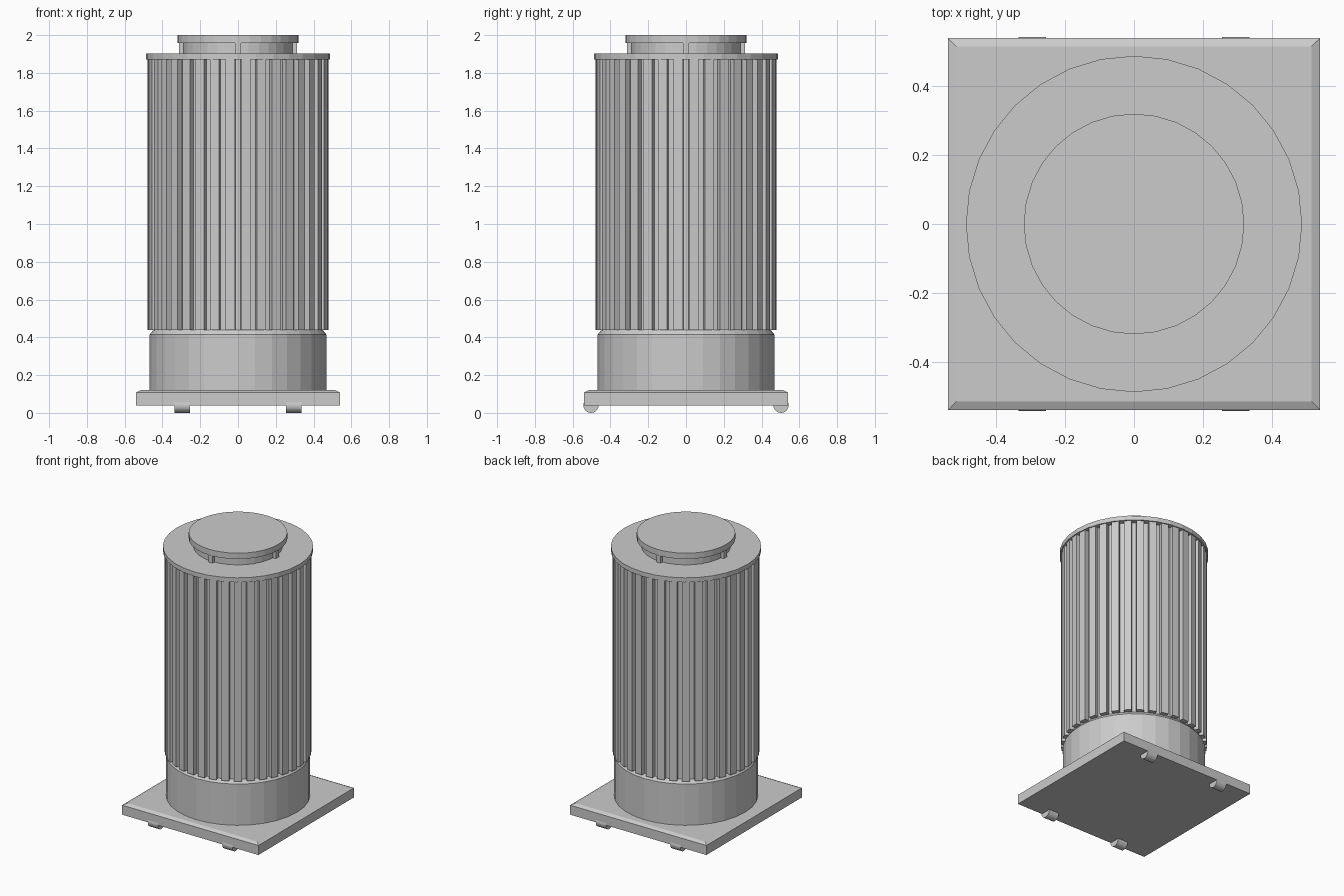
import bpy, bmesh, math
from mathutils import Matrix, Vector

if "Cube" in bpy.data.objects:
    bpy.data.objects.remove(bpy.data.objects["Cube"])

grey = bpy.data.materials.new("plain_grey")
grey.diffuse_color = (0.6, 0.6, 0.6, 1)
grey.use_nodes = True
grey.node_tree.nodes["Principled BSDF"].inputs["Base Color"].default_value = grey.diffuse_color


def finish(name, bm):
    bmesh.ops.recalc_face_normals(bm, faces=bm.faces)
    me = bpy.data.meshes.new(name)
    bm.to_mesh(me)
    bm.free()
    me.materials.append(grey)
    ob = bpy.data.objects.new(name, me)
    bpy.context.collection.objects.link(ob)
    return ob


def lathe(name, profile, n=32):
    # Closed turned solid from (radius, height) pairs, bottom to top
    bm = bmesh.new()
    rings = [[bm.verts.new((r * math.cos(math.tau * i / n), r * math.sin(math.tau * i / n), z))
              for i in range(n)] for r, z in profile]
    for a, b in zip(rings, rings[1:]):
        for i in range(n):
            j = (i + 1) % n
            bm.faces.new((a[i], a[j], b[j], b[i]))
    bm.faces.new(rings[0])
    bm.faces.new(rings[-1])
    return finish(name, bm)


def radial_boxes(name, count, phase, r0, r1, width, z0, z1):
    # Ring of identical upright boxes
    bm = bmesh.new()
    for i in range(count):
        m = (Matrix.Rotation(phase + math.tau * i / count, 4, 'Z')
             @ Matrix.Translation(((r0 + r1) / 2, 0, (z0 + z1) / 2))
             @ Matrix.Diagonal((r1 - r0, width, z1 - z0, 1)))
        bmesh.ops.create_cube(bm, size=1, matrix=m)
    return finish(name, bm)


# Square base plate with a chamfered top edge
bm = bmesh.new()
loops = [[bm.verts.new((sx * h, sy * h, z)) for sx, sy in ((-1, -1), (1, -1), (1, 1), (-1, 1))]
         for h, z in ((0.54, 0.04), (0.54, 0.108), (0.515, 0.12))]
for a, b in zip(loops, loops[1:]):
    for i in range(4):
        j = (i + 1) % 4
        bm.faces.new((a[i], a[j], b[j], b[i]))
bm.faces.new(loops[0])
bm.faces.new(loops[-1])
finish("base_plate", bm)

# Four round feet lying along x
for sx in (-1, 1):
    for sy in (-1, 1):
        bm = bmesh.new()
        m = Matrix.Translation((sx * 0.295, sy * 0.503, 0.04)) @ Matrix.Rotation(math.pi / 2, 4, 'Y')
        bmesh.ops.create_cone(bm, cap_ends=True, segments=24, radius1=0.04, radius2=0.04,
                              depth=0.08, matrix=m)
        finish("foot", bm)

# Turned body parts
lathe("lower_drum", [(0.468, 0.11), (0.468, 0.415), (0.448, 0.44)])
lathe("inner_drum", [(0.448, 0.44), (0.448, 1.87)])
lathe("top_rim", [(0.488, 1.87), (0.488, 1.902)])
lathe("neck", [(0.29, 1.90), (0.29, 1.96)])
lathe("cap", [(0.32, 1.958), (0.32, 2.0)])

# Vertical slats around the drum
radial_boxes("slats", 36, math.radians(5), 0.43, 0.478, 0.05, 0.44, 1.872)

# Small posts holding up the cap
radial_boxes("cap_posts", 4, 0, 0.27, 0.312, 0.034, 1.90, 1.96)
